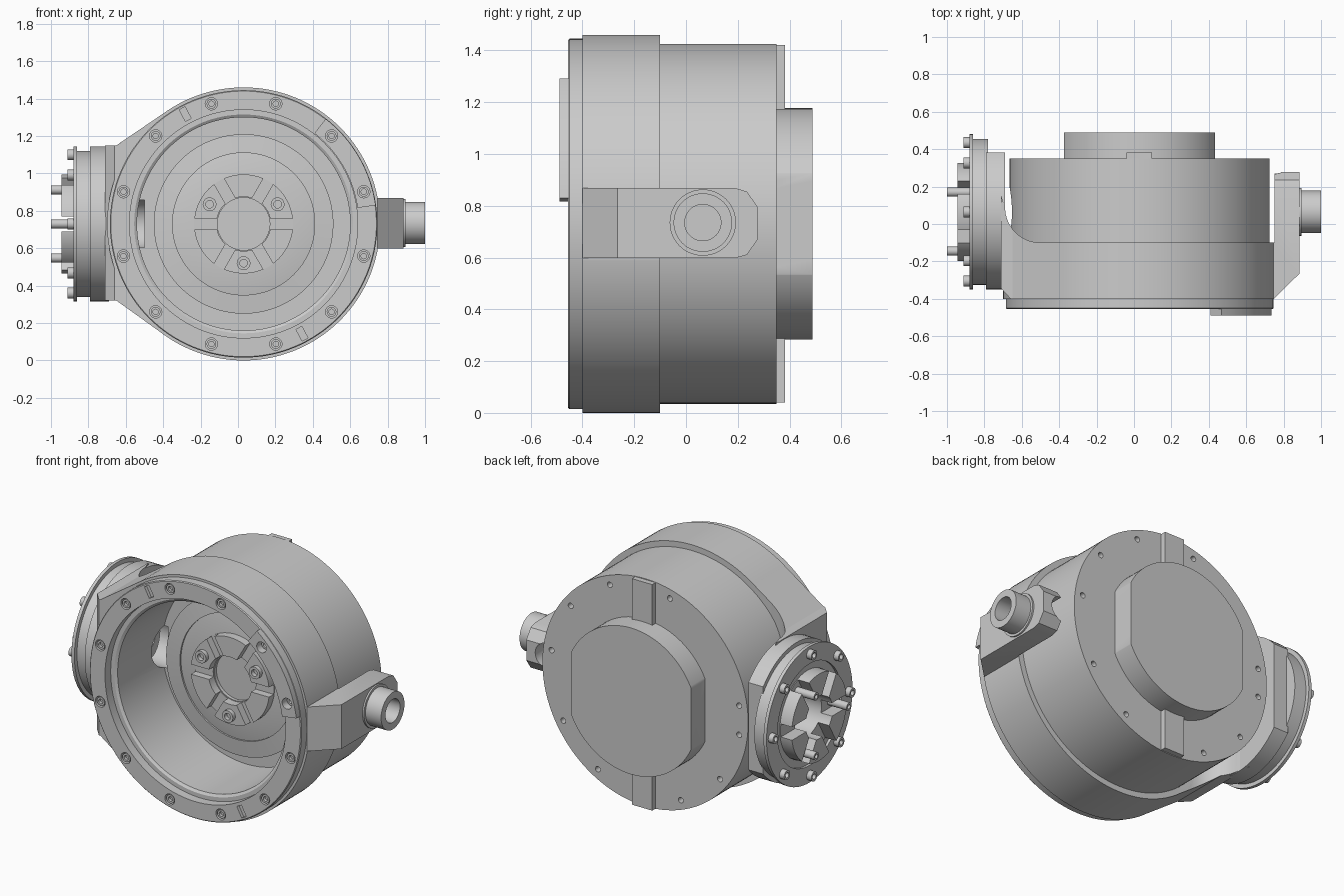
import bpy, bmesh
from math import cos, sin, radians, pi
from mathutils import Matrix, Vector

if "Cube" in bpy.data.objects:
    bpy.data.objects.remove(bpy.data.objects["Cube"])

CX, CZ = 0.03, 0.73                     # main drum centre
PY = 0.065                              # side port centre in y
FRONT = Matrix.Translation((CX, 0, CZ)) @ Matrix.Rotation(pi / 2, 4, 'X')     # local z -> -y
LEFT = Matrix.Translation((0, PY, CZ)) @ Matrix.Rotation(-pi / 2, 4, 'Y')     # local z -> -x
RIGHT = Matrix.Translation((0, PY, CZ + .005)) @ Matrix.Rotation(pi / 2, 4, 'Y')


def finish(name, bm):
    bmesh.ops.remove_doubles(bm, verts=bm.verts, dist=1e-5)
    bmesh.ops.recalc_face_normals(bm, faces=bm.faces)
    me = bpy.data.meshes.new(name)
    bm.to_mesh(me)
    bm.free()
    ob = bpy.data.objects.new(name, me)
    bpy.context.collection.objects.link(ob)
    return ob


def lathe(name, mat, profile, segs=96, spots=((0, 0),)):
    """Closed (radius, height) profile turned round local z, at one or more spots."""
    bm = bmesh.new()
    for sx, sy in spots:
        rings = [[bm.verts.new(mat @ Vector((sx + r * cos(2 * pi * i / segs), sy + r * sin(2 * pi * i / segs), h)))
                  for r, h in profile] for i in range(segs)]
        for i in range(segs):
            a, b = rings[i], rings[(i + 1) % segs]
            for j in range(len(profile)):
                k = (j + 1) % len(profile)
                if profile[j][0] or profile[k][0]:
                    bm.faces.new((a[j], a[k], b[k], b[j]))
    return finish(name, bm)


def disc(r, lo, hi):
    return [(0, lo), (r, lo), (r, hi), (0, hi)]


def polar(r, angles):
    return [(r * cos(radians(a)), r * sin(radians(a))) for a in angles]


def prism(name, axis, pts, lo, hi):
    """Outline in the two other axes, extruded along the given axis."""
    bm = bmesh.new()
    def put(p, t):
        c = list(p)
        c.insert(axis, t)
        return bm.verts.new(c)
    a, b = [put(p, lo) for p in pts], [put(p, hi) for p in pts]
    bm.faces.new(a)
    bm.faces.new(b)
    for i in range(len(pts)):
        j = (i + 1) % len(pts)
        bm.faces.new((a[i], a[j], b[j], b[i]))
    return finish(name, bm)


def rect(a0, a1, b0, b1):
    return [(a0, b0), (a1, b0), (a1, b1), (a0, b1)]


def spokes(mat, angles, r0, r1, w, lo, hi):
    """Radial bars used as slot cutters."""
    bm = bmesh.new()
    for a in angles:
        m = (mat @ Matrix.Rotation(radians(a), 4, 'Z') @ Matrix.Translation(((r0 + r1) / 2, 0, (lo + hi) / 2))
             @ Matrix.Diagonal((r1 - r0, w, hi - lo, 1)))
        bmesh.ops.create_cube(bm, size=1, matrix=m)
    return finish("slot_cutter", bm)


def boolean(ob, cutter, op='DIFFERENCE'):
    cutter.hide_render = True
    m = ob.modifiers.new("cut", 'BOOLEAN')
    m.operation, m.solver, m.object = op, 'EXACT', cutter
    bpy.context.view_layer.objects.active = ob
    bpy.ops.object.modifier_apply(modifier=m.name)
    bpy.data.objects.remove(cutter)


def screws(name, mat, r, lo, hi, spots):
    lathe(name, mat, [(0, lo), (r, lo), (r, hi), (r * .55, hi), (r * .55, hi - r * .7), (0, hi - r * .7)], 16, spots)


def coupling(name, mat, r_in, lo, hi, first_slot, width, screw_r, screw_top):
    """Slotted dog ring with three screws."""
    ring = lathe(name, mat, [(r_in, lo), (.265, lo), (.265, hi), (r_in, hi)], 64)
    boolean(ring, spokes(mat, range(first_slot, 360, 60), .08, .3, width, lo + .015, hi + .05))
    screws(name + "_screws", mat, screw_r, lo, screw_top, polar(.21, (30, 150, 270)))


TWELVE = range(15, 375, 30)

# drum housing with stepped cavity
body = lathe("drum_housing", FRONT, [
    (0, -.35), (.695, -.35), (.695, .10), (.73, .10), (.73, .40), (.585, .40), (.57, .39),
    (.57, -.04), (.48, -.04), (.48, .05), (.38, .06), (.38, .05), (.265, .07), (.14, .07), (.14, .05), (0, .05)], 128)
boolean(body, lathe("bore_cutter", LEFT, disc(.13, .50, .8), 48))
boolean(body, prism("flat_cutter", 1, rect(.747, 1, 0, 1.5), -.5, -.05))
boolean(body, lathe("rear_hole_cutter", FRONT, disc(.017, -.4, -.31), 16,
                    polar(.64, (8, 38, 68, 105, 172, 188, 218, 248, 300, 330))))

# front cover ring with screw recesses and two slots
ring = lathe("front_ring", FRONT, [(.61, .39), (.715, .39), (.715, .45), (.71, .455), (.61, .455)], 128)
boolean(ring, spokes(FRONT, (118, 298), .63, .70, .035, .435, .5))
# raised sector pad
arc = [8 + 44 * i / 16 for i in range(17)]
pad = prism("sector_pad", 1, [(CX + x, CZ + z) for x, z in polar(.713, arc) + polar(.615, arc[::-1])], -.488, -.45)
for part in (ring, pad):
    boolean(part, lathe("recess_cutter", FRONT, disc(.033, .425, .6), 20, polar(.665, TWELVE)))
screws("front_screws", FRONT, .026, .42, .45, polar(.665, TWELVE))

# hub coupling inside the cavity
coupling("hub_coupling", FRONT, .145, .06, .12, 0, .06, .037, .145)

# rear boss with flattened sides, and the key across the back
boss = lathe("rear_boss", FRONT, disc(.447, -.488, -.34), 96)
boolean(boss, prism("boss_clip", 1, rect(-.375, .432, 0, 1.5), .3, .6), 'INTERSECT')
prism("rear_key", 1, rect(-.04, .097, .04, 1.42), .34, .383)

# bracket joining drum and side port
bracket = prism("port_bracket", 1, [(-.71, .32), (-.65, .32), (-.378, .125), (-.3, .3), (-.3, 1.16),
                                    (-.378, 1.335), (-.65, 1.15), (-.71, 1.15)], -.4, .3)
fillet = [(-.50 - .19 * sin(radians(a)), .09 - .19 * cos(radians(a))) for a in range(90, -1, -10)]
boolean(bracket, prism("plan_clip", 2, [(-.2, -.4), (-.66, -.4), (-.71, -.345), (-.71, .15)] + fillet + [(-.2, -.1)],
                       0, 1.5), 'INTERSECT')
boolean(bracket, lathe("drum_cutter", FRONT, disc(.67, -.5, .5), 96))
boolean(bracket, lathe("bore_cutter", LEFT, disc(.13, .4, .8), 48))

# side port: clipped base, bolted flange, coupling
base = lathe("port_base", LEFT, [(.13, .69), (.415, .69), (.415, .79), (.13, .79)])
boolean(base, prism("base_clip", 2, rect(-1, 0, .383, .6), 0, 1.5))
lathe("port_flange", LEFT, [(.13, .78), (.39, .78), (.39, .86), (.415, .86), (.415, .88), (.31, .88),
                            (.31, .865), (.13, .865)])
coupling("port_coupling", LEFT, .13, .855, .945, 30, .08, .024, 1.0)
screws("port_screws", LEFT, .029, .87, .912, polar(.37, range(0, 360, 45)))

# right hand lug with hollow spigot and a scooped rear end
lug = prism("side_lug", 2, [(.70, -.4), (.747, -.4), (.885, -.265), (.885, .28), (.752, .28), (.752, -.1), (.70, -.1)], .598, .868)
boolean(lug, prism("lug_clip", 0, [(-.5, .59), (-.5, .868), (.19, .868), (.235, .855), (.277, .795),
                                   (.277, .67), (.235, .61), (.19, .598), (.1, .59)], .6, 1), 'INTERSECT')
boolean(lug, lathe("scoop_cutter", Matrix.Translation((.75 - CX, 0, .003)) @ FRONT, disc(.075, -.4, -.06), 32))
lathe("spigot", RIGHT, [(0, .87), (.128, .87), (.128, .895), (.113, .895), (.113, 1.0),
                        (.07, 1.0), (.07, .88), (0, .88)], 48)

bpy.ops.object.select_all(action='SELECT')
bpy.context.view_layer.objects.active = body
bpy.ops.object.shade_smooth_by_angle(angle=radians(30))
